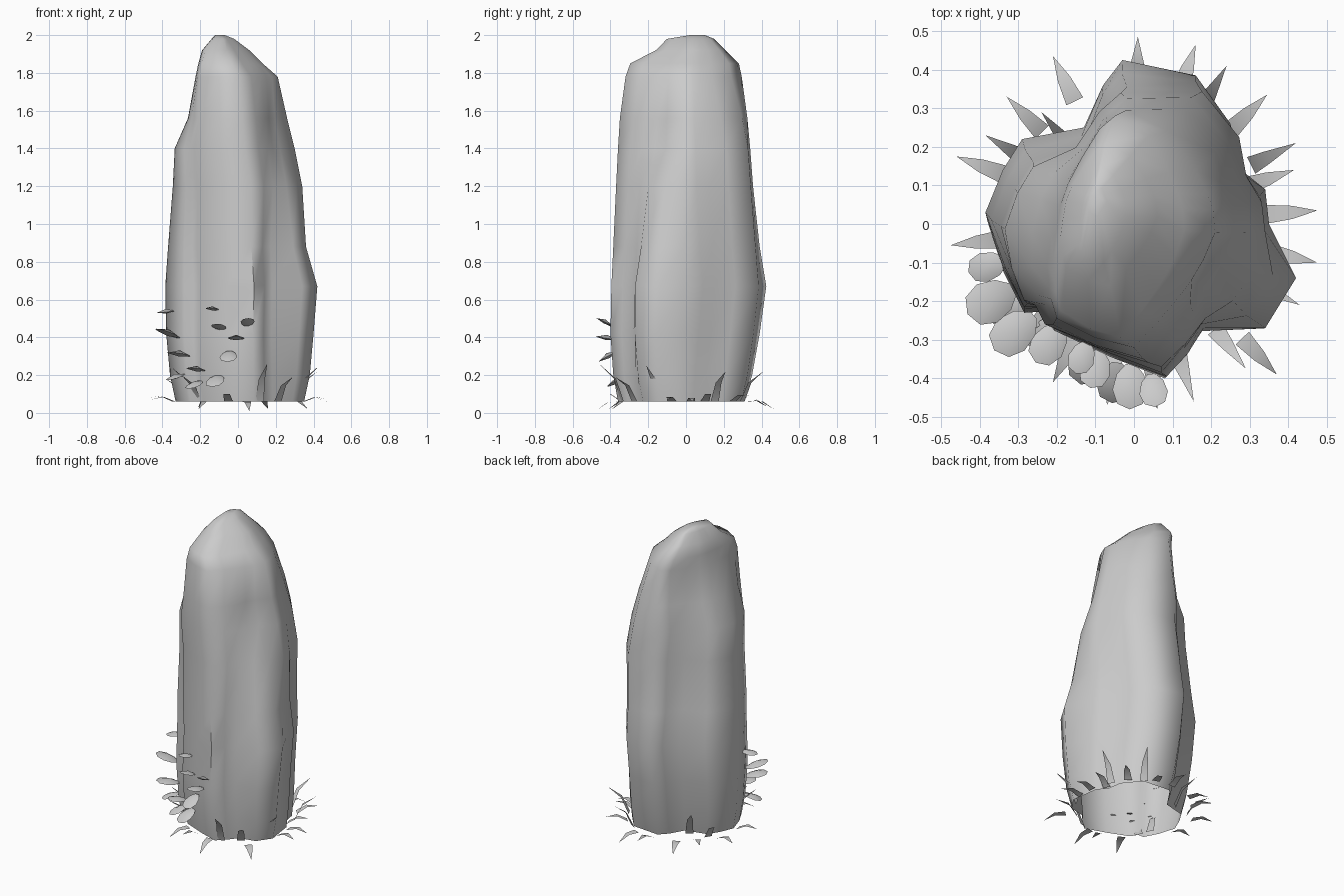
import bpy, bmesh, math
from mathutils import Vector, Matrix

if "Cube" in bpy.data.objects:
    bpy.data.objects.remove(bpy.data.objects["Cube"])


def flat(name, v):
    m = bpy.data.materials.new(name)
    m.diffuse_color = (v, v, v, 1)
    m.use_nodes = True
    m.node_tree.nodes["Principled BSDF"].inputs["Base Color"].default_value = m.diffuse_color
    return m


grey = flat("stone grey", 0.6)


def finish(name, bm, angle):
    mesh = bpy.data.meshes.new(name)
    bm.to_mesh(mesh)
    bm.free()
    for p in mesh.polygons:
        p.use_smooth = True
    mesh.set_sharp_from_angle(angle=math.radians(angle))
    mesh.materials.append(grey)
    ob = bpy.data.objects.new(name, mesh)
    bpy.context.collection.objects.link(ob)
    return ob


# Standing stone: lobed belly outline morphing into a slimmer crown outline
belly = [(.42, -.14), (.35, 0), (.34, .09), (.265, .15), (.25, .26), (.16, .385),
         (-.03, .425), (-.08, .36), (-.13, .25), (-.29, .22), (-.34, .14), (-.385, .03),
         (-.34, -.11), (-.285, -.22), (-.235, -.215), (-.205, -.265), (-.06, -.335),
         (.085, -.395), (.14, -.335), (.18, -.27), (.34, -.27)]
crown = [(.18, -.09), (.21, -.02), (.205, .04), (.19, .08), (.16, .14), (.09, .24),
         (-.02, .295), (-.07, .26), (-.13, .18), (-.175, .11), (-.2, .05), (-.215, -.03),
         (-.225, -.10), (-.22, -.16), (-.215, -.19), (-.2, -.24), (-.1, -.29),
         (.0, -.315), (.07, -.24), (.12, -.18), (.15, -.14)]
# morph speed: the side knob fades early, the back right shoulder fades late
early, late = (0, 20), (3, 4, 5)
# height, morph, x min, x max, y min, y max
levels = [(.06, .2, -.33, .35, -.36, .31), (.2, .12, -.36, .38, -.385, .35),
          (.42, .05, -.38, .40, -.40, .39), (.67, 0, -.385, .42, -.395, .425),
          (.88, .17, -.37, .36, -.385, .39), (1.2, .36, -.345, .34, -.37, .355),
          (1.4, .52, -.335, .30, -.36, .34), (1.56, .78, -.265, .26, -.35, .325),
          (1.78, 1, -.225, .21, -.32, .295), (1.85, 1, -.21, .13, -.295, .28),
          (1.92, 1, -.19, .06, -.16, .21), (1.98, 1, -.14, -.02, -.10, .15),
          (2.0, 1, -.12, -.07, .02, .10)]


def fit(vals, lo, hi):
    a, b = min(vals), max(vals)
    return [lo + (v - a) / (b - a) * (hi - lo) for v in vals]


bm = bmesh.new()
rings = []
for z, t, x0, x1, y0, y1 in levels:
    pts = []
    for i, (a, b) in enumerate(zip(belly, crown)):
        s = min(1, 1.7 * t) if i in early else t * t if i in late else t
        pts.append(Vector(a).lerp(Vector(b), s))
    xs, ys = fit([p.x for p in pts], x0, x1), fit([p.y for p in pts], y0, y1)
    rings.append([bm.verts.new((x, y, z)) for x, y in zip(xs, ys)])
n = len(belly)
for lo, hi in zip(rings, rings[1:]):
    for i in range(n):
        j = (i + 1) % n
        bm.faces.new((lo[i], lo[j], hi[j], hi[i]))
bm.faces.new(rings[-1])  # the foot stays open
finish("standing_stone", bm, 68)

# Grass blades around the foot: tip position, bending outward
tips = [(.01, .485, .08), (-.21, .435, .03), (-.33, .33, .08), (-.385, .23, .18),
        (-.46, .175, .07), (-.475, -.055, .08), (.16, .465, .02), (.24, .41, .22),
        (.345, .335, .09), (.42, .21, .22), (.415, .14, .1), (.475, .035, .06),
        (.475, -.1, .07), (.43, -.21, .25), (.37, -.39, .02), (.29, -.375, .19),
        (.155, -.46, .26), (.06, -.48, .01), (-.07, -.47, .1), (-.21, -.41, .02),
        (-.35, -.2, .24), (-.3, -.3, .2), (-.24, .29, .24)]
bm = bmesh.new()
for x, y, z in tips:
    tip = Vector((x, y, z))
    out = Vector((x, y, 0)).normalized()
    side = Vector((-out.y, out.x, 0))
    root = Vector((x, y, .06)) - out * .13
    mid = root.lerp(tip, .5) + Vector((0, 0, .02)) - out * max(0, z - .06) * .12
    a = [bm.verts.new(root + side * s) for s in (-.024, .024)]
    b = [bm.verts.new(mid + side * s) for s in (-.017, .017)]
    c = bm.verts.new(tip)
    bm.faces.new((a[0], a[1], b[1], b[0]))
    bm.faces.new((b[0], b[1], c))
finish("grass_blades", bm, 60)

# Shelf fungus on the front left: thin domed caps (centre, size, tilt)
caps = [(-.38, -.11, .535, .045, .1), (-.37, -.20, .42, .065, -.35), (-.31, -.28, .31, .062, -.15),
        (-.33, -.22, .19, .05, .3), (-.22, -.31, .23, .053, -.15), (-.23, -.29, .15, .05, .4),
        (-.135, -.345, .55, .04, -.15), (-.10, -.375, .455, .047, -.3), (.05, -.43, .48, .043, -.45),
        (-.01, -.42, .395, .053, -.15), (-.05, -.41, .30, .054, .5), (-.12, -.36, .17, .058, .5)]
bm = bmesh.new()
for x, y, z, r, tilt in caps:
    frame = (Matrix.Translation((x, y, z)) @ Matrix.Rotation(math.atan2(y, x), 4, 'Z')
             @ Matrix.Rotation(tilt, 4, 'Y'))
    top = bm.verts.new(frame @ Vector((0, 0, r * .35)))
    low = bm.verts.new(frame @ Vector((0, 0, -r * .2)))
    rim = []
    for k in range(9):
        a = math.tau * k / 9
        rim.append(bm.verts.new(frame @ Vector((r * 1.15 * math.cos(a),
                                                r * (.85 + .15 * math.cos(a)) * math.sin(a), 0))))
    for k in range(9):
        p, q = rim[k], rim[(k + 1) % 9]
        bm.faces.new((top, p, q))
        bm.faces.new((low, q, p))
finish("shelf_fungus", bm, 55)
